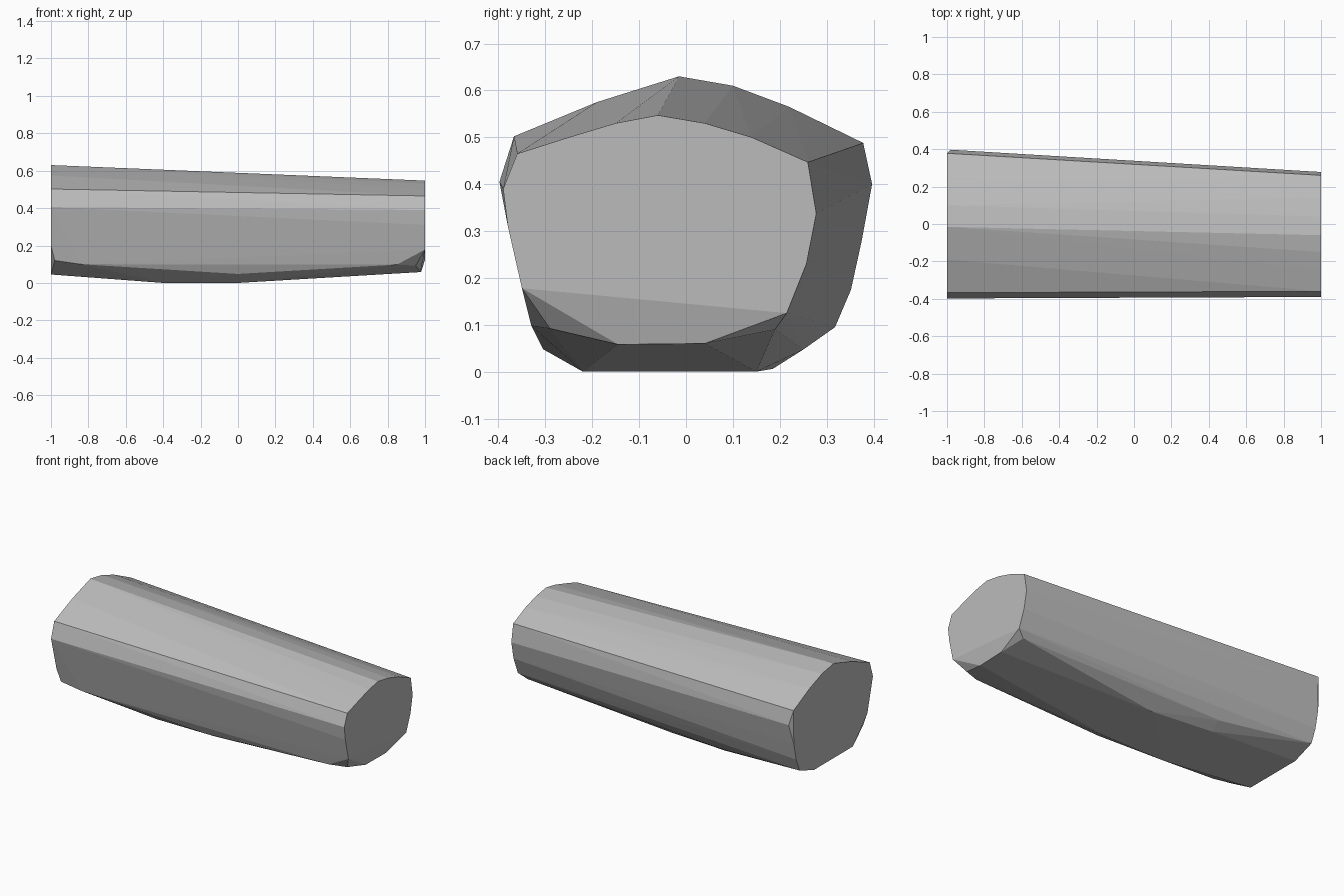
import bpy
import bmesh

cube = bpy.data.objects.get("Cube")
if cube:
    bpy.data.objects.remove(cube, do_unlink=True)

# Outline of the wide end and the narrow end, as (y, z)
wide_end = [(-0.367, 0.502), (-0.19, 0.575), (-0.015, 0.63), (0.1, 0.61),
            (0.22, 0.565), (0.378, 0.488), (0.375, 0.28), (0.352, 0.175),
            (0.318, 0.095), (0.18, 0.045), (-0.2, 0.045), (-0.345, 0.2),
            (-0.398, 0.405)]
narrow_end = [(-0.36, 0.465), (-0.25, 0.5), (-0.15, 0.53), (-0.06, 0.547),
              (0.04, 0.53), (0.14, 0.5), (0.26, 0.447), (0.278, 0.337),
              (0.257, 0.23), (0.215, 0.125), (-0.35, 0.178), (-0.38, 0.31),
              (-0.39, 0.39)]

# Chamfer corners and the bowed underside, as (x, y, z)
chamfers = [(-0.98, 0.397, 0.4), (-0.98, -0.33, 0.12), (0.95, -0.29, 0.092),
            (0.975, -0.145, 0.058), (0.98, 0.04, 0.06), (0.95, 0.19, 0.09)]
belly = [(-0.4, -0.22, 0), (-0.4, 0.185, 0.006), (0, -0.22, 0),
         (0, 0.15, 0), (-0.4, 0.25, 0.047), (0, -0.305, 0.048),
         (-0.84, -0.33, 0.1), (0.85, -0.33, 0.098)]

points = [(-1, y, z) for y, z in wide_end] + [(1, y, z) for y, z in narrow_end]
points += chamfers + belly

# Wrap the outlines in one faceted tapered solid
bm = bmesh.new()
for p in points:
    bm.verts.new(p)
bmesh.ops.convex_hull(bm, input=bm.verts[:])
loose = [v for v in bm.verts if not v.link_faces]
bmesh.ops.delete(bm, geom=loose, context='VERTS')
bmesh.ops.dissolve_limit(bm, angle_limit=0.01, verts=bm.verts[:], edges=bm.edges[:])
bmesh.ops.recalc_face_normals(bm, faces=bm.faces[:])

mesh = bpy.data.meshes.new("tapered_block")
bm.to_mesh(mesh)
bm.free()
block = bpy.data.objects.new("tapered_block", mesh)
bpy.context.collection.objects.link(block)

# Plain grey material
grey = bpy.data.materials.new("plain_grey")
grey.use_nodes = True
colour = (0.5, 0.5, 0.5, 1)
grey.diffuse_color = colour
grey.node_tree.nodes["Principled BSDF"].inputs["Base Color"].default_value = colour
mesh.materials.append(grey)
